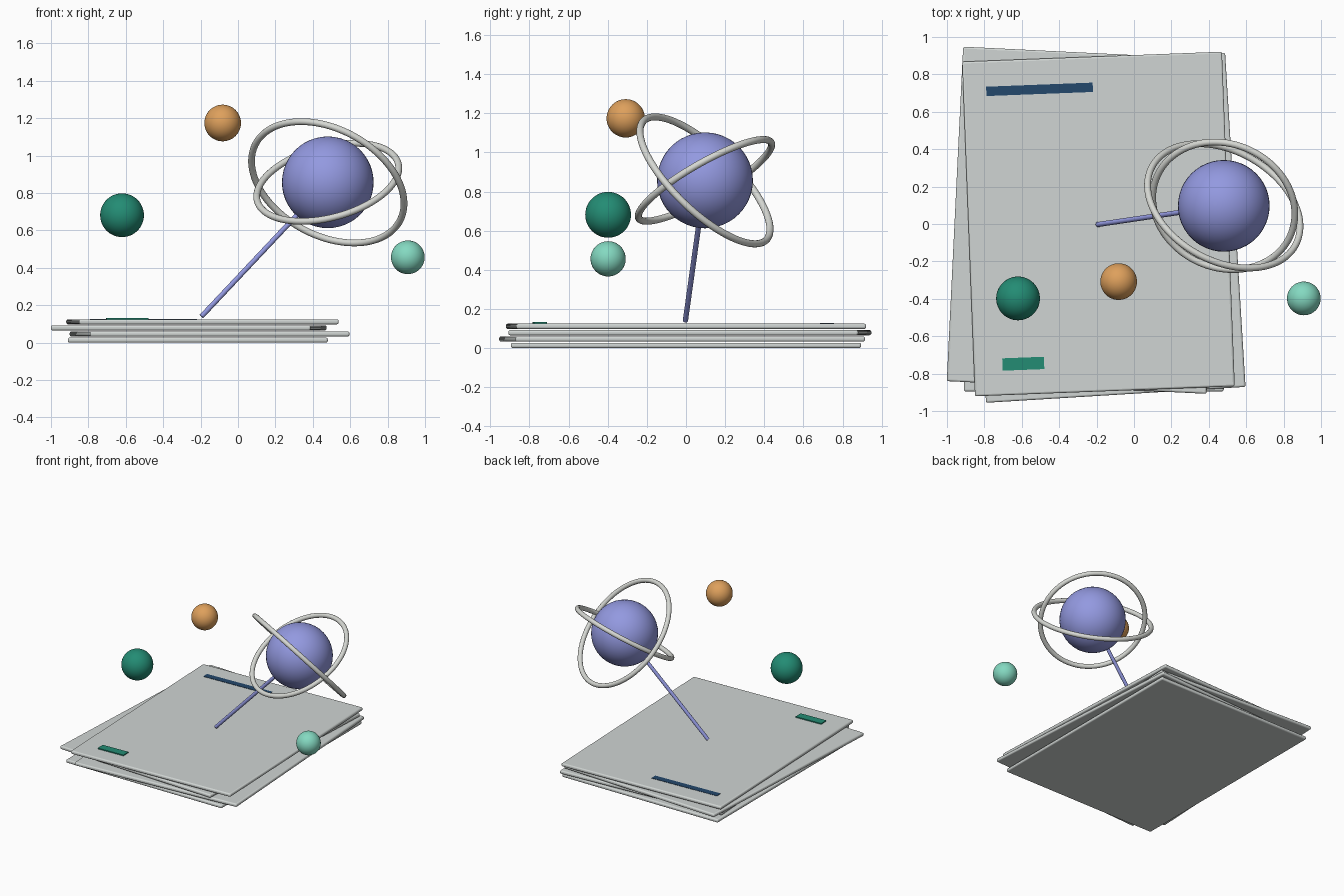
import bpy, math
from mathutils import Vector

if "Cube" in bpy.data.objects:
    bpy.data.objects.remove(bpy.data.objects["Cube"])


def material(name, r, g, b):
    """Flat material from 0-255 display values."""
    lin = [(c / 255 / 12.92) if c < 11 else ((c / 255 + 0.055) / 1.055) ** 2.4 for c in (r, g, b)]
    m = bpy.data.materials.new(name)
    m.diffuse_color = (*lin, 1)
    m.use_nodes = True
    m.node_tree.nodes["Principled BSDF"].inputs["Base Color"].default_value = m.diffuse_color
    return m


PAPER = material("paper grey", 208, 213, 211)
METAL = material("ring silver", 214, 216, 211)
VIOLET = material("violet", 147, 153, 224)
ORANGE = material("orange", 222, 160, 92)
GREEN = material("deep green", 35, 140, 116)
MINT = material("mint", 132, 217, 193)
NAVY = material("navy", 36, 72, 108)


def finish(name, mat, smooth=True):
    ob = bpy.context.object
    ob.name = name
    ob.data.materials.append(mat)
    if smooth:
        bpy.ops.object.shade_smooth_by_angle(angle=math.radians(35))
    return ob


def slab(name, mat, centre, size, turn, bevel=0.0):
    bpy.ops.mesh.primitive_cube_add(size=1, location=centre)
    ob = bpy.context.object
    ob.scale = size
    bpy.ops.object.transform_apply(location=False, rotation=False, scale=True)
    ob.rotation_euler.z = math.radians(turn)
    finish(name, mat, smooth=bevel > 0)
    if bevel:
        mod = ob.modifiers.new("rounded edge", 'BEVEL')
        mod.width, mod.segments = bevel, 3
    return ob


def ball(name, mat, centre, radius):
    bpy.ops.mesh.primitive_uv_sphere_add(segments=48, ring_count=24, radius=radius, location=centre)
    return finish(name, mat)


def ring(name, centre, normal, radius):
    bpy.ops.mesh.primitive_torus_add(major_radius=radius, minor_radius=0.018, location=centre,
                                     major_segments=96, minor_segments=16)
    bpy.context.object.rotation_euler = Vector(normal).to_track_quat('Z', 'Y').to_euler()
    return finish(name, METAL)


# Loose stack of four sheets, each turned a little
sheets = [(-0.215, 0.0, 0.0), (-0.152, -0.02, 3.5), (-0.263, 0.02, -2.8), (-0.19, 0.0, 2.2)]
for i, (x, y, turn) in enumerate(sheets):
    slab(f"sheet_{i + 1}", PAPER, (x, y, 0.0135 + i * 0.0325), (1.39, 1.79, 0.027), turn, 0.01)

# Printed marks on the top sheet
slab("title_strip", NAVY, (-0.505, 0.72, 0.1245), (0.57, 0.05, 0.005), 2.2)
slab("green_strip", GREEN, (-0.592, -0.747, 0.1285), (0.223, 0.066, 0.008), 2.2)

# Large globe on a slanted stem
globe_centre = Vector((0.48, 0.097, 0.857))
foot = Vector((-0.195, -0.003, 0.14))
ball("globe", VIOLET, globe_centre, 0.245)
stem = globe_centre - foot
bpy.ops.mesh.primitive_cylinder_add(vertices=20, radius=0.0135, depth=stem.length,
                                    location=(globe_centre + foot) / 2)
bpy.context.object.rotation_euler = stem.to_track_quat('Z', 'Y').to_euler()
finish("stem", VIOLET)

# Two tilted rings around the globe
ring("outer_ring", globe_centre, (0.36, 0.648, 0.669), 0.437)
ring("inner_ring", globe_centre, (-0.225, -0.485, 0.844), 0.39)

# Small floating balls
ball("orange_ball", ORANGE, (-0.082, -0.308, 1.174), 0.098)
ball("green_ball", GREEN, (-0.62, -0.398, 0.681), 0.117)
ball("mint_ball", MINT, (0.908, -0.398, 0.456), 0.09)
